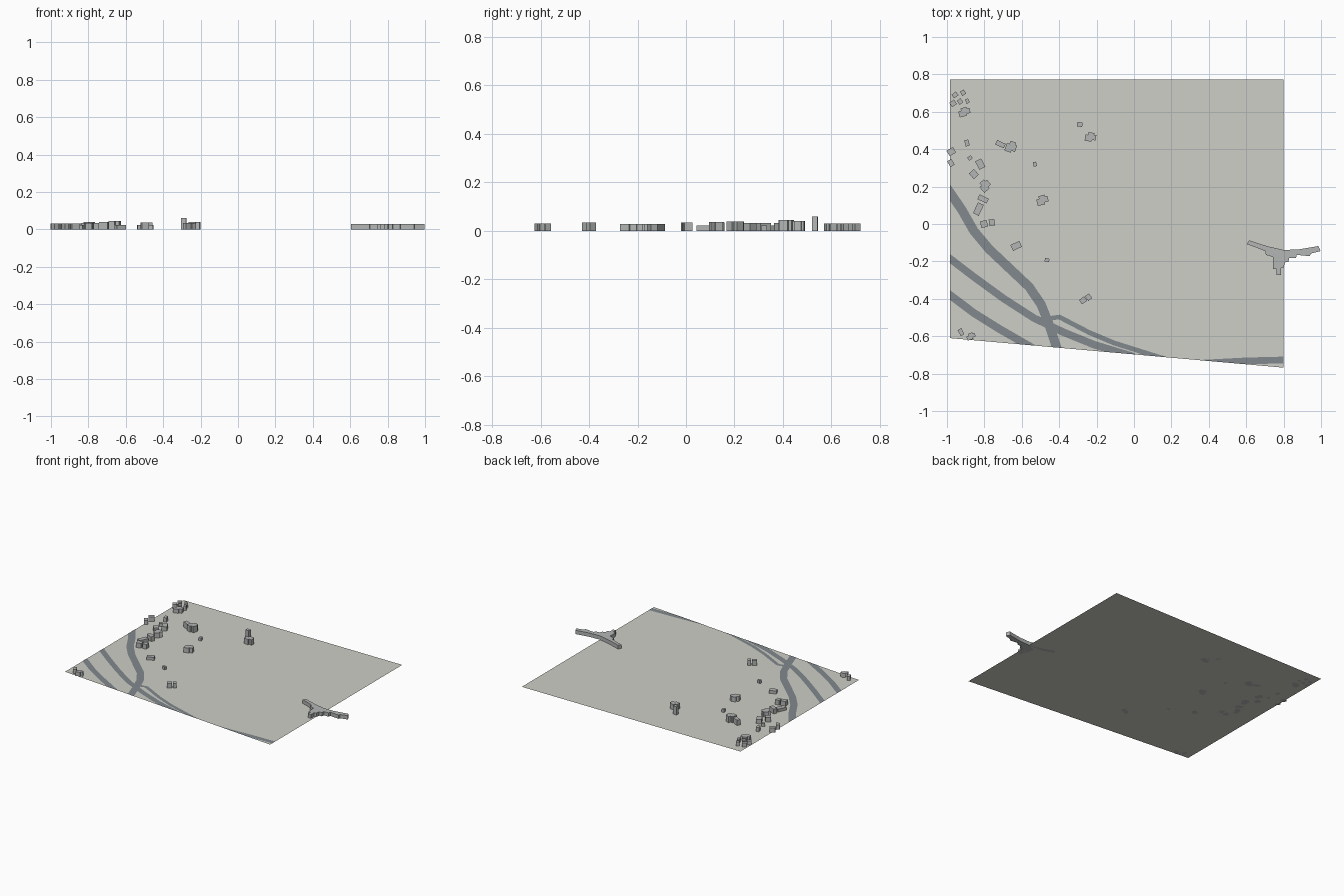
import bpy, bmesh
from math import radians
from mathutils import Matrix, Vector

if "Cube" in bpy.data.objects:
    bpy.data.objects.remove(bpy.data.objects["Cube"])


def material(name, rgb):
    m = bpy.data.materials.new(name)
    m.diffuse_color = (*rgb, 1)
    m.use_nodes = True
    m.node_tree.nodes["Principled BSDF"].inputs["Base Color"].default_value = m.diffuse_color
    return m


GROUND = material("ground_grey", (0.62, 0.62, 0.57))
ROAD = material("road_grey", (0.22, 0.25, 0.27))
BLOCK = material("building_grey", (0.45, 0.47, 0.46))


def finish(name, bm, mat):
    me = bpy.data.meshes.new(name)
    bm.to_mesh(me)
    bm.free()
    ob = bpy.data.objects.new(name, me)
    bpy.context.collection.objects.link(ob)
    me.materials.append(mat)
    return ob


def prism(name, pts, h, mat=BLOCK):
    """Footprint polygon on the ground raised to height h (flat sheet if h is 0)."""
    bm = bmesh.new()
    face = bm.faces.new([bm.verts.new((x, y, 0)) for x, y in pts])
    face.normal_update()
    if face.normal.z < 0:
        face.normal_flip()
    if h:
        top = bmesh.ops.extrude_face_region(bm, geom=[face], use_keep_orig=True)
        bmesh.ops.translate(bm, vec=(0, 0, h),
                            verts=[v for v in top["geom"] if isinstance(v, bmesh.types.BMVert)])
        bmesh.ops.recalc_face_normals(bm, faces=bm.faces[:])
    return finish(name, bm, mat)


def building(name, x, y, w, d, angle, h, notch=False):
    """Rotated box footprint, optionally with stepped corners."""
    a, b = w / 2, d / 2
    if notch:
        pts = [(-a, -b), (a * .3, -b), (a * .3, -b * .6), (a, -b * .6), (a, b * .6),
               (a * .6, b * .6), (a * .6, b), (-a * .5, b), (-a * .5, b * .4), (-a, b * .4)]
    else:
        pts = [(-a, -b), (a, -b), (a, b), (-a, b)]
    rot = Matrix.Rotation(radians(angle), 2)
    prism(name, [rot @ Vector(p) + Vector((x, y)) for p in pts], h)


def road(name, pts, width):
    """Flat ribbon along a path, trimmed to the ground outline."""
    pts = [Vector(p) for p in pts]
    bm = bmesh.new()
    rows = []
    for i, p in enumerate(pts):
        t = (pts[min(i + 1, len(pts) - 1)] - pts[max(i - 1, 0)]).normalized()
        n = Vector((-t.y, t.x)) * width / 2
        rows.append([bm.verts.new((*(p + s * n), 0.001)) for s in (1, -1)])
    for (a, b), (c, d) in zip(rows, rows[1:]):
        bm.faces.new((a, b, d, c))
    slope = Vector((CORNERS[1][0] - CORNERS[0][0], CORNERS[1][1] - CORNERS[0][1]))
    cuts = [(CORNERS[0], (-1, 0)), (CORNERS[1], (1, 0)), (CORNERS[0], (slope.y, -slope.x))]
    for co, no in cuts:
        bmesh.ops.bisect_plane(bm, geom=bm.verts[:] + bm.edges[:] + bm.faces[:],
                               plane_co=(*co, 0), plane_no=(*no, 0), clear_outer=True)
    finish(name, bm, ROAD)


# Ground sheet with slanted front edge
CORNERS = [(-.985, -.61), (.80, -.768), (.80, .772), (-.985, .772)]
prism("ground", CORNERS, 0, GROUND)

# Roads
road("main_road", [(-1.03, .235), (-.985, .17), (-.92, .075), (-.856, -.037), (-.775, -.134),
                   (-.668, -.235), (-.56, -.337), (-.497, -.43), (-.455, -.535), (-.40, -.70)], .05)
road("middle_road", [(-1.03, -.15), (-.856, -.283), (-.695, -.40), (-.535, -.503),
                     (-.374, -.58), (-.214, -.645), (0, -.71)], .04)
road("lower_road", [(-1.03, -.345), (-.856, -.476), (-.72, -.561), (-.53, -.67)], .042)
road("branch_road", [(-.48, -.51), (-.40, -.497), (-.24, -.58), (-.107, -.636), (.16, -.72)], .026)
road("corner_road", [(.35, -.745), (.6, -.732), (.84, -.726)], .036)

# Small buildings: x, y, width, depth, angle, then grouped height
districts = {
    ("north_house", .030): [
        (-.957, .690, .030, .024, 35), (-.914, .702, .024, .026, 30),
        (-.967, .645, .030, .028, 35), (-.930, .655, .024, .026, 35),
        (-.891, .657, .018, .024, 25)],
    ("west_house", .032): [
        (-.977, .387, .040, .034, 30), (-.893, .433, .022, .034, 15),
        (-.979, .326, .026, .036, 32), (-.856, .267, .036, .040, 42),
        (-.822, .320, .036, .050, 28)],
    ("low_house", .022): [
        (-.877, .353, .022, .020, 35), (-.530, .320, .018, .024, 10),
        (-.630, -.117, .052, .034, 25), (-.465, -.193, .024, .018, -12),
        (-.832, .080, .034, .064, -25)],
    ("river_house", .035): [
        (-.807, .134, .054, .028, -25), (-.802, .000, .036, .036, 12),
        (-.760, .008, .030, .034, 8), (-.272, -.408, .034, .028, 35),
        (-.243, -.391, .026, .030, 35)],
    ("south_house", .030): [(-.925, -.578, .022, .036, 28)],
    ("long_house", .040): [(-.714, .427, .050, .026, -25)],
    ("tower", .060): [(-.290, .532, .028, .024, -5)],
}
for (name, h), rows in districts.items():
    for i, row in enumerate(rows, 1):
        building(f"{name}_{i}", *row, h)

# Larger buildings with stepped footprints
stepped = [(-.907, .600, .062, .046, 15, .030), (-.797, .206, .056, .056, 40, .038),
           (-.657, .412, .056, .060, -20, .045), (-.490, .128, .062, .050, 15, .036),
           (-.232, .465, .058, .048, -8, .040), (-.872, -.600, .048, .034, 20, .030)]
for i, row in enumerate(stepped, 1):
    building(f"stepped_building_{i}", *row, notch=True)

# Curved terminal with stepped rear wing
terminal = [(.615, -.087), (.71, -.118), (.80, -.139), (.88, -.136), (.985, -.118), (.998, -.145),
            (.945, -.158), (.940, -.172), (.87, -.165), (.866, -.182), (.83, -.182), (.826, -.203),
            (.805, -.205), (.802, -.232), (.786, -.235), (.786, -.272), (.762, -.272),
            (.762, -.242), (.744, -.240), (.742, -.176), (.705, -.165), (.702, -.145),
            (.66, -.128), (.604, -.108)]
prism("terminal", terminal, .028)
